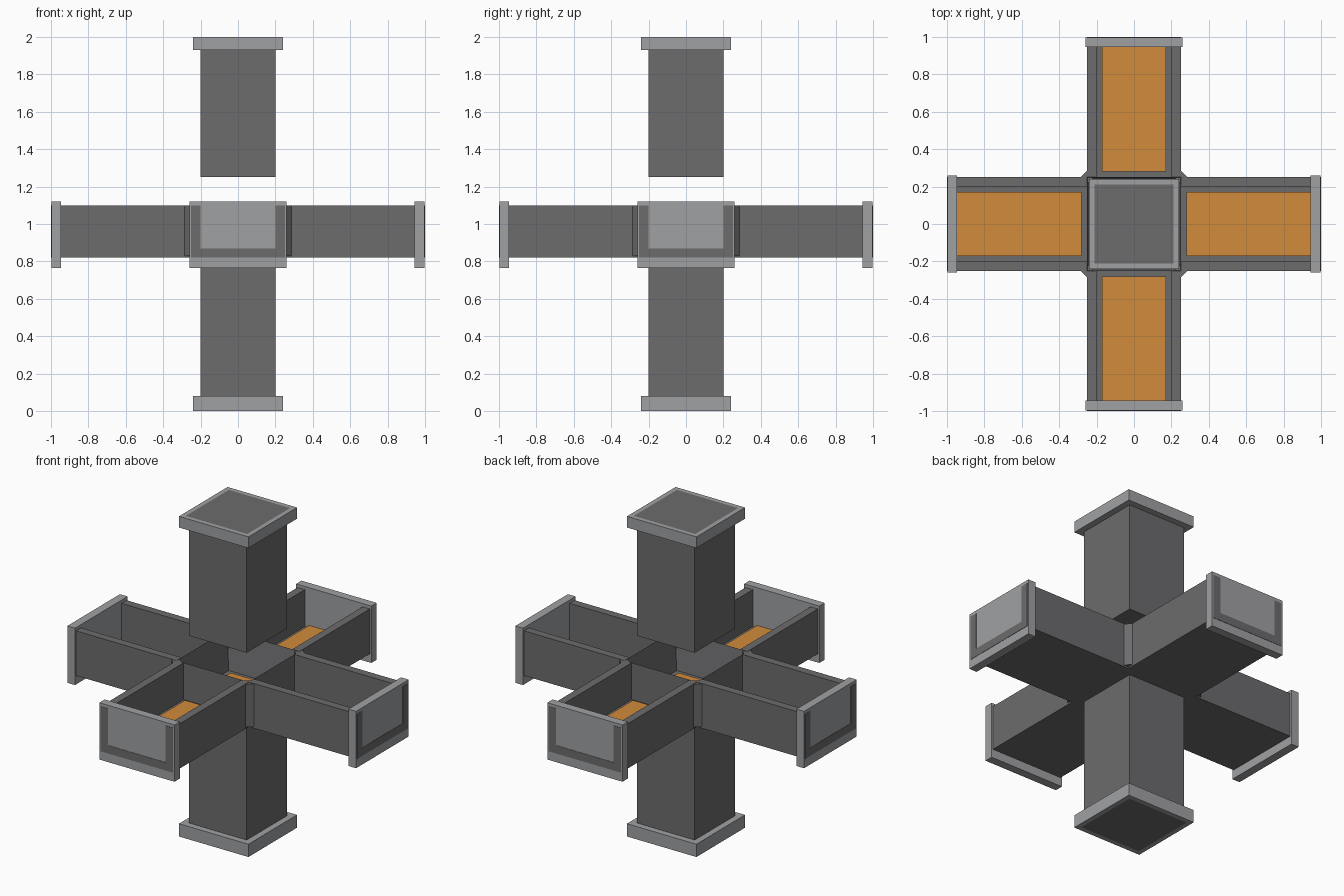
import bpy, bmesh
from math import pi
from mathutils import Matrix, Vector

cube = bpy.data.objects.get("Cube")
if cube:
    bpy.data.objects.remove(cube, do_unlink=True)


def material(name, rgb):
    m = bpy.data.materials.new(name)
    m.use_nodes = True
    m.diffuse_color = (*rgb, 1)
    m.node_tree.nodes["Principled BSDF"].inputs["Base Color"].default_value = (*rgb, 1)
    return m


DARK = material("dark_grey", (0.15, 0.15, 0.155))
LIGHT = material("light_grey", (0.35, 0.355, 0.37))
ORANGE = material("orange", (0.64, 0.26, 0.045))


def finish(name, bm, mats, angle=0):
    """Turn a bmesh into a named object, spun about z."""
    bm.transform(Matrix.Rotation(angle, 4, 'Z'))
    bmesh.ops.recalc_face_normals(bm, faces=bm.faces)
    me = bpy.data.meshes.new(name)
    bm.to_mesh(me)
    bm.free()
    for m in mats:
        me.materials.append(m)
    ob = bpy.data.objects.new(name, me)
    bpy.context.scene.collection.objects.link(ob)
    return ob


def box(lo, hi):
    bm = bmesh.new()
    lo, hi = Vector(lo), Vector(hi)
    size = Matrix.Diagonal((*(hi - lo), 1))
    bmesh.ops.create_cube(bm, size=1, matrix=Matrix.Translation((lo + hi) / 2) @ size)
    return bm


def inset_end(bm, direction, width):
    """Inset the face that points one way and return it."""
    bm.normal_update()
    face = next(f for f in bm.faces if f.normal.z * direction > 0.9)
    bmesh.ops.inset_region(bm, faces=[face], thickness=width)
    return face


OUT, INN = 0.25, 0.20           # outer and inner half widths
BASE, FLOOR, RIM = 0.82, 0.87, 1.10


def trough(x0, x1):
    """U-shaped section swept along x."""
    bm = bmesh.new()
    half = [(OUT, BASE), (OUT, RIM), (INN, RIM), (INN, FLOOR)]
    section = half + [(-y, z) for y, z in reversed(half)]
    face = bm.faces.new([bm.verts.new((x0, y, z)) for y, z in section])
    ext = bmesh.ops.extrude_face_region(bm, geom=[face])["geom"]
    verts = [v for v in ext if isinstance(v, bmesh.types.BMVert)]
    bmesh.ops.translate(bm, verts=verts, vec=(x1 - x0, 0, 0))
    return bm


# Central open tray with its orange floor
hub = box((-OUT, -OUT, BASE), (OUT, OUT, RIM))
top = inset_end(hub, 1, OUT - INN)
bmesh.ops.translate(hub, verts=top.verts, vec=(0, 0, FLOOR - RIM))
finish("hub_tray", hub, [DARK])
finish("hub_floor_panel", box((-0.17, -0.17, FLOOR), (0.17, 0.17, 0.885)), [ORANGE])

# Four open arms, each with floor panel, end cap and corner filler
for i, side in enumerate(("left", "back", "right", "front")):
    a = i * pi / 2
    finish(side + "_arm_trough", trough(OUT, 0.95), [DARK], a)
    finish(side + "_arm_floor_panel",
           box((0.28, -0.17, FLOOR), (0.95, 0.17, 0.885)), [ORANGE], a)
    finish(side + "_arm_end_cap",
           box((0.945, -0.26, 0.765), (0.998, 0.26, 1.12)), [LIGHT], a)
    finish(side + "_arm_end_trim", trough(0.998, 1.0), [DARK], a)
    post = bmesh.new()
    bmesh.ops.create_cone(post, cap_ends=True, segments=4, radius1=0.035, radius2=0.035,
                          depth=0.268, matrix=Matrix.Translation((OUT, OUT, 0.964)))
    finish(side + "_corner_filler", post, [DARK], a)

# Upper and lower columns with framed end caps
for name, z0, z1, c0, c1, way in (("upper", 1.25, 1.95, 1.93, 2.0, 1),
                                  ("lower", 0.05, BASE, 0.0, 0.08, -1)):
    finish(name + "_column", box((-INN, -INN, z0), (INN, INN, z1)), [DARK])
    cap = box((-0.24, -0.24, c0), (0.24, 0.24, c1))
    inset_end(cap, way, 0.04).material_index = 1
    finish(name + "_column_cap", cap, [LIGHT, DARK])
